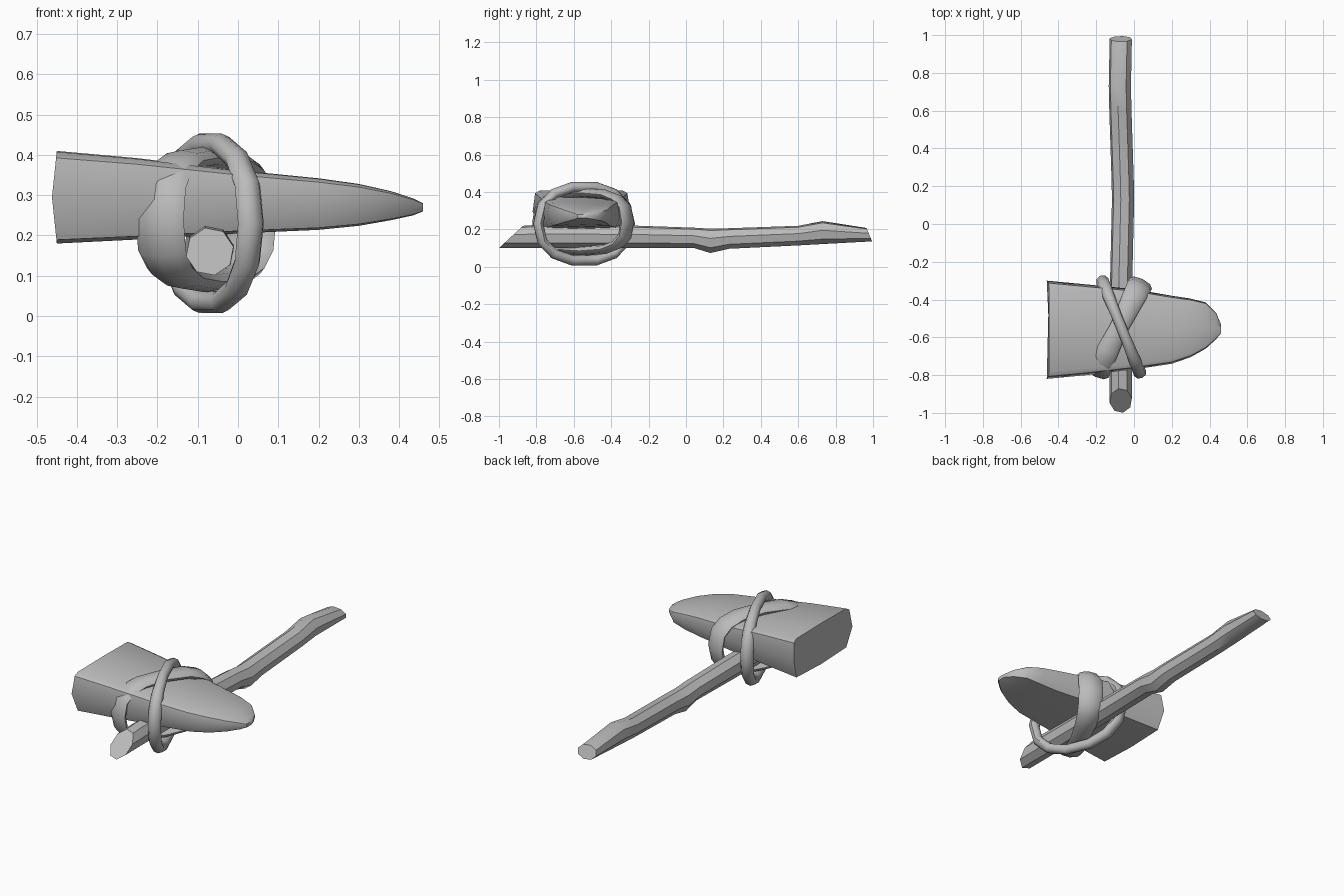
import bpy, bmesh
from math import sin, cos, pi, radians, copysign
from mathutils import Vector

cube = bpy.data.objects.get("Cube")
if cube:
    bpy.data.objects.remove(cube, do_unlink=True)

grey = bpy.data.materials.new("plain_grey")
grey.use_nodes = True
COLOUR = (0.5, 0.5, 0.5, 1)
grey.diffuse_color = COLOUR
grey.node_tree.nodes["Principled BSDF"].inputs["Base Color"].default_value = COLOUR


def loft(name, rings, closed=False, angle=40):
    """Skin a list of point rings, capping the ends or joining them."""
    bm = bmesh.new()
    rows = [[bm.verts.new(p) for p in ring] for ring in rings]
    n = len(rows[0])
    pairs = list(zip(rows, rows[1:]))
    if closed:
        pairs.append((rows[-1], rows[0]))
    else:
        bm.faces.new(rows[0])
        bm.faces.new(rows[-1])
    for a, b in pairs:
        for i in range(n):
            j = (i + 1) % n
            bm.faces.new((a[i], a[j], b[j], b[i]))
    bmesh.ops.recalc_face_normals(bm, faces=bm.faces)
    mesh = bpy.data.meshes.new(name)
    bm.to_mesh(mesh)
    bm.free()
    mesh.materials.append(grey)
    obj = bpy.data.objects.new(name, mesh)
    bpy.context.collection.objects.link(obj)
    bpy.ops.object.select_all(action="DESELECT")
    obj.select_set(True)
    bpy.context.view_layer.objects.active = obj
    bpy.ops.object.shade_smooth_by_angle(angle=radians(angle))
    return obj


# Wooden handle: y, centre x, bottom z, top z, slant of the cut along y
stations = [(-0.935, -0.07, 0.10, 0.22, 0.065), (-0.8, -0.07, 0.10, 0.225, 0),
            (-0.3, -0.068, 0.10, 0.222, 0), (0.04, -0.06, 0.10, 0.21, 0),
            (0.13, -0.058, 0.072, 0.205, 0), (0.23, -0.06, 0.095, 0.207, 0),
            (0.6, -0.072, 0.113, 0.22, 0), (0.73, -0.075, 0.12, 0.245, 0),
            (0.98, -0.07, 0.135, 0.208, -0.015)]
rings = []
for y, x, low, high, slant in stations:
    ring = []
    for k in range(8):
        a = 2 * pi * k / 8 + 0.2
        ring.append((x + 0.06 * cos(a), y + slant * sin(a),
                     (low + high) / 2 + (high - low) / 2 * sin(a)))
    rings.append(ring)
loft("handle", rings)

# Stone head: x, y range, z range
sections = [(-0.45, -0.82, -0.30, 0.18, 0.41), (-0.25, -0.80, -0.32, 0.19, 0.392),
            (0.0, -0.77, -0.345, 0.205, 0.362), (0.2, -0.74, -0.38, 0.214, 0.342),
            (0.3, -0.705, -0.395, 0.224, 0.328), (0.38, -0.66, -0.415, 0.238, 0.31),
            (0.435, -0.61, -0.47, 0.25, 0.292), (0.46, -0.58, -0.53, 0.26, 0.28)]
outline = [(-0.95, 0.85), (-0.85, 0.98), (0, 1), (0.85, 0.98), (0.95, 0.85),
           (1, 0), (0.85, -0.92), (0, -1), (-0.85, -0.92), (-1, 0)]
rings = []
for x, y0, y1, z0, z1 in sections:
    rings.append([(x - (0.012 * (1 - abs(v)) if x < -0.4 else 0),
                   (y0 + y1) / 2 + u * (y1 - y0) / 2,
                   (z0 + z1) / 2 + v * (z1 - z0) / 2) for u, v in outline])
loft("stone_head", rings)


def binding(name, centre, reach, height, power, half_width, half_thick, count):
    """Closed strap running round an upright loop; reach is its half span."""
    centre, reach = Vector(centre), Vector(reach)
    along = reach.normalized()
    up = Vector((0, 0, 1))
    side = along.cross(up)
    rings = []
    for k in range(count):
        a = 2 * pi * k / count
        c = copysign(abs(cos(a)) ** power, cos(a))
        s = copysign(abs(sin(a)) ** power, sin(a))
        point = centre + reach * c + up * height * s
        out = (along * cos(a) * height + up * sin(a) * reach.length).normalized()
        wide = half_width * (1 + 0.3 * (abs(c) - 0.5))
        rings.append([point + side * wide * cos(t) + out * half_thick * sin(t)
                      for t in (2 * pi * i / 8 for i in range(8))])
    return loft(name, rings, closed=True, angle=50)


# Crossed lashings
binding("thin_lashing", (-0.068, -0.545, 0.23), (0.1, -0.245, 0), 0.2, 0.9, 0.03, 0.028, 14)
binding("wide_lashing", (-0.08, -0.55, 0.24), (-0.115, -0.235, 0), 0.155, 0.72, 0.058, 0.026, 16)
